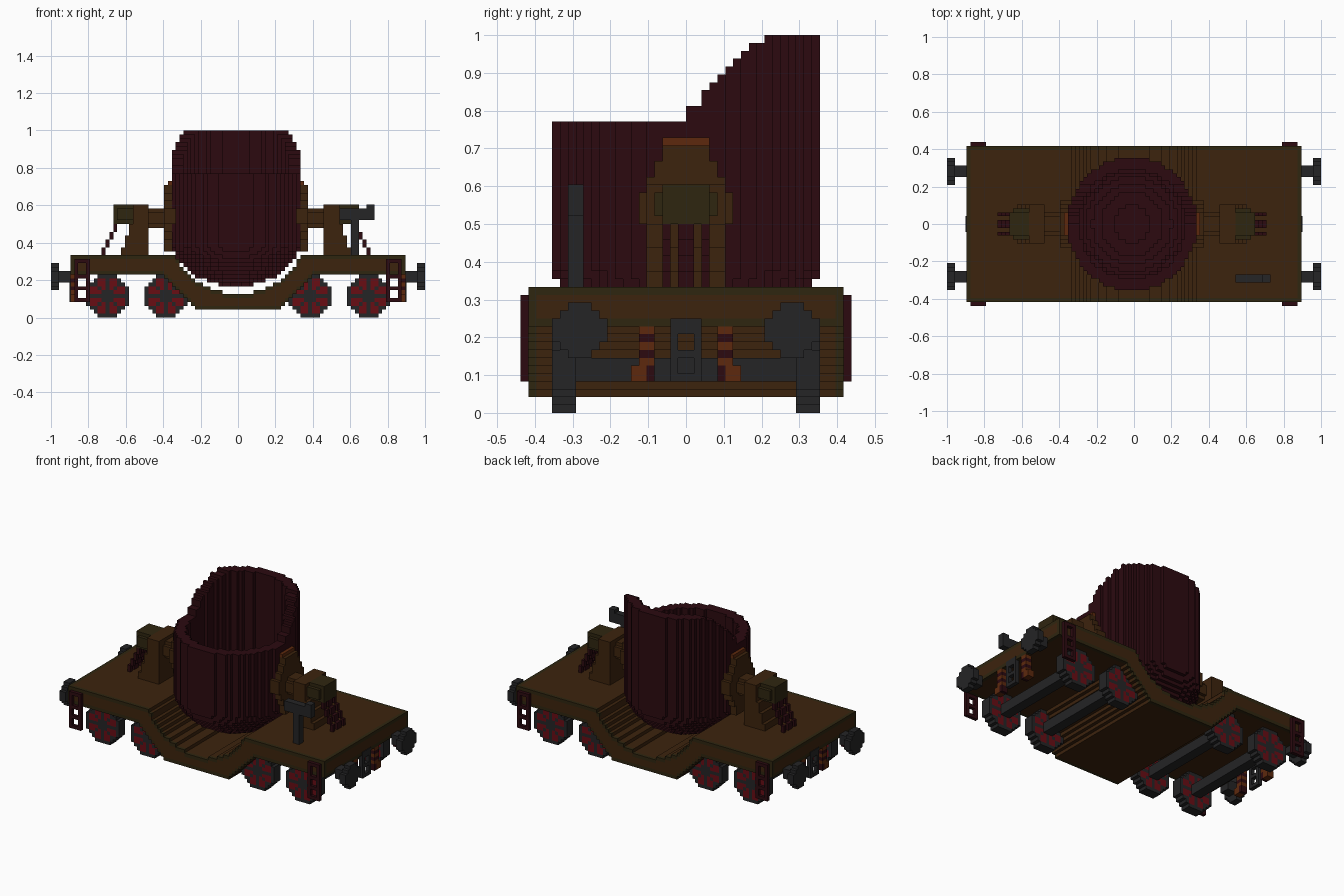
import bpy, bmesh, math

if "Cube" in bpy.data.objects:
    bpy.data.objects.remove(bpy.data.objects["Cube"])

U = 1 / 48  # one block


def material(name, rgb):
    m = bpy.data.materials.new(name)
    m.use_nodes = True
    m.diffuse_color = (*rgb, 1)
    m.node_tree.nodes["Principled BSDF"].inputs["Base Color"].default_value = (*rgb, 1)
    return m


BROWN = material("deck_brown", (0.046, 0.017, 0.004))
OLIVE = material("dark_olive", (0.028, 0.019, 0.005))
MAROON = material("dark_maroon", (0.025, 0.003, 0.005))
GREY = material("iron_grey", (0.018, 0.018, 0.019))
RED = material("wheel_red", (0.14, 0.004, 0.007))
RUST = material("rust_orange", (0.11, 0.022, 0.004))


def blocks(name, mat, boxes):
    """One object from boxes given as (x0, x1, y0, y1, z0, z1) in blocks."""
    bm = bmesh.new()
    for x0, x1, y0, y1, z0, z1 in boxes:
        v = [bm.verts.new((x * U, y * U, z * U))
             for z in (z0, z1) for x, y in ((x0, y0), (x1, y0), (x1, y1), (x0, y1))]
        bm.faces.new(v[3::-1])
        bm.faces.new(v[4:])
        for i in range(4):
            j = (i + 1) % 4
            bm.faces.new((v[i], v[j], v[j + 4], v[i + 4]))
    mesh = bpy.data.meshes.new(name)
    bm.to_mesh(mesh)
    bm.free()
    mesh.materials.append(mat)
    ob = bpy.data.objects.new(name, mesh)
    bpy.context.scene.collection.objects.link(ob)
    return ob


def flip(box, sx=1, sy=1, cx=0):
    """Mirror a box about x = cx and y = 0."""
    x0, x1, y0, y1, z0, z1 = box
    xs = (x0, x1) if sx > 0 else (2 * cx - x1, 2 * cx - x0)
    ys = (y0, y1) if sy > 0 else (-y1, -y0)
    return (*xs, *ys, z0, z1)


SIDES = (("right", -1), ("left", 1))
ENDS = (("front", -1), ("back", 1))

# Deck with a stepped well across the middle
segments = [(19, 42, 11, 16)]
for a in range(19):
    m = a + 0.5
    top = min(16, round(24 - math.sqrt(18 ** 2 - m * m))) if m < 16 else 16
    segments.append((a, a + 1, max(2, a - 8), top))
core, trim = [], []
for x0, x1, low, top in segments:
    for s in (-1, 1):
        core.append(flip((x0, x1, -19, 19, low, top), s))
        for t in (-1, 1):
            core.append(flip((x0, x1, 19, 20, low + 1, top - 1), s, t))
            trim.append(flip((x0, x1, 19, 20, low, low + 1), s, t))
            trim.append(flip((x0, x1, 19, 20, top - 1, top), s, t))
for s in (-1, 1):
    core.append(flip((42, 43, -19, 19, 12, 15), s))
    for z in (11, 15):
        trim.append(flip((42, 43, -20, 20, z, z + 1), s))
    for t in (-1, 1):
        trim.append(flip((42, 43, 19, 20, 12, 15), s, t))
blocks("deck", BROWN, core)
blocks("deck_trim", OLIVE, trim)


# Wheels and axles
def wheel(name, x, y):
    grey, red = [], []
    for i in range(-5, 6):
        for j in range(-5, 6):
            r2 = i * i + j * j
            if r2 > 30:
                continue
            spoke = i == 0 or j == 0 or abs(i) == abs(j)
            target = red if 4 < r2 < 25 and not spoke else grey
            target.append((x + i - 0.5, x + i + 0.5, y, y + 3, j + 5, j + 6))
    blocks(name + "_rim", GREY, grey)
    blocks(name + "_segments", RED, red)


for side, s in SIDES:
    for place, x in (("inner", 18.5), ("outer", 33.5)):
        blocks(f"{side}_{place}_axle", GREY, [(s * x - 1.5, s * x + 1.5, -14, 14, 4, 7)])
        wheel(f"{side}_{place}_front_wheel", s * x, -17)
        wheel(f"{side}_{place}_back_wheel", s * x, 14)

# Buffers and corner step ladders
for side, s in SIDES:
    for end, t in ENDS:
        buf = [(43, 46, 12, 15, 9, 12)]
        for j in range(-3, 4):
            w = (3.5, 3.5, 2.5, 1.5)[abs(j)]
            buf.append((46, 48, 13.5 - w, 13.5 + w, j + 10, j + 11))
        blocks(f"{side}_{end}_buffer", GREY, [flip(b, s, t) for b in buf])
        lad = [(x, x + 1, 20, 21, 4, 15) for x in (38, 41)]
        lad += [(39, 41, 20, 21, z, z + 1) for z in (4, 7, 10, 14)]
        blocks(f"{side}_{end}_step_ladder", MAROON, [flip(b, s, t) for b in lad])

# Coupling chains and striped hoses on both ends
for side, s in SIDES:
    chain = [(42, 43.2, y, y + 1, 4, 12) for y in (-2, 1)]
    chain += [(42, 43.2, -1, 1, z, z + 1) for z in (4, 7, 10, 11)]
    blocks(f"{side}_coupling", GREY, [flip(b, s) for b in chain])
    for end, t in ENDS:
        rust = [(41, 43, 4, 6, z, z + 1) for z in (6, 8, 10)] + [(41, 43, 5, 7, 4, 6)]
        dark = [(41, 43, 4, 6, z, z + 1) for z in (7, 9)] + [(41, 43, 4, 5, 4, 6)]
        blocks(f"{side}_{end}_hose", RUST, [flip(b, s, t) for b in rust])
        blocks(f"{side}_{end}_hose_bands", MAROON, [flip(b, s, t) for b in dark])


# Ladle: hollow round vessel with bowl floor and raised back lip
def lip(y):
    if y < 0:
        return 37
    if y < 2:
        return 39
    if y < 8:
        return 39 + y
    return 47 if y < 10 else 48


vessel = []
for x in range(-17, 16):
    for y in range(-17, 17):
        dx, dy = x + 1, y + 0.5
        r = math.hypot(dx / 16.5, dy / 17)
        if r > 1.01:
            continue
        floor = round(8 + 13 * (1 - math.sqrt(max(0, 1 - (r * 0.97) ** 2))))
        top = lip(y) if r > 0.83 else floor + 3
        vessel.append((x, x + 1, y, y + 1, floor, top))
blocks("ladle", MAROON, vessel)

# Trunnions, stands and their stays on both sides of the ladle
for side, s in SIDES:
    def both(name, mat, boxes):
        blocks(f"{side}_{name}", mat, [flip(b, s, 1, -0.5) for b in boxes])

    rows = ((17, 20, 3), (20, 22, 4), (22, 24, 5), (24, 28, 6),
            (28, 30, 5), (30, 32, 4), (32, 34, 3))
    both("trunnion_plate", BROWN, [(15, 18, -w, w, a, b) for a, b, w in rows])
    both("trunnion_plate_cap", RUST, [(15, 17, -3, 3, 34, 35)])
    both("trunnion_shaft", BROWN, [(18, 22, -2, 2, 23, 28), (18, 22, -3, 3, 24, 27)])
    steps = ((16, 18, 29), (18, 21, 28), (21, 24, 27), (24, 29, 26))
    both("stand", BROWN, [(22, x, -5, 5, a, b) for a, b, x in steps])
    both("trunnion_head", OLIVE, [(26, 30, -4, 4, 25, 28), (26, 31, -3, 3, 24, 29)])
    both("stays", MAROON, [(33 - k, 34 - k, a, b, 16 + 2 * k, 18 + 2 * k)
                           for k in range(4) for a, b in ((-3, -2), (-1, 1), (2, 3))])

# Brake handle on the front left corner
blocks("brake_handle", GREY, [(29, 31, -15, -13, 16, 25), (26, 35, -15, -13, 25, 28),
                              (33, 35, -15, -13, 28, 29)])
